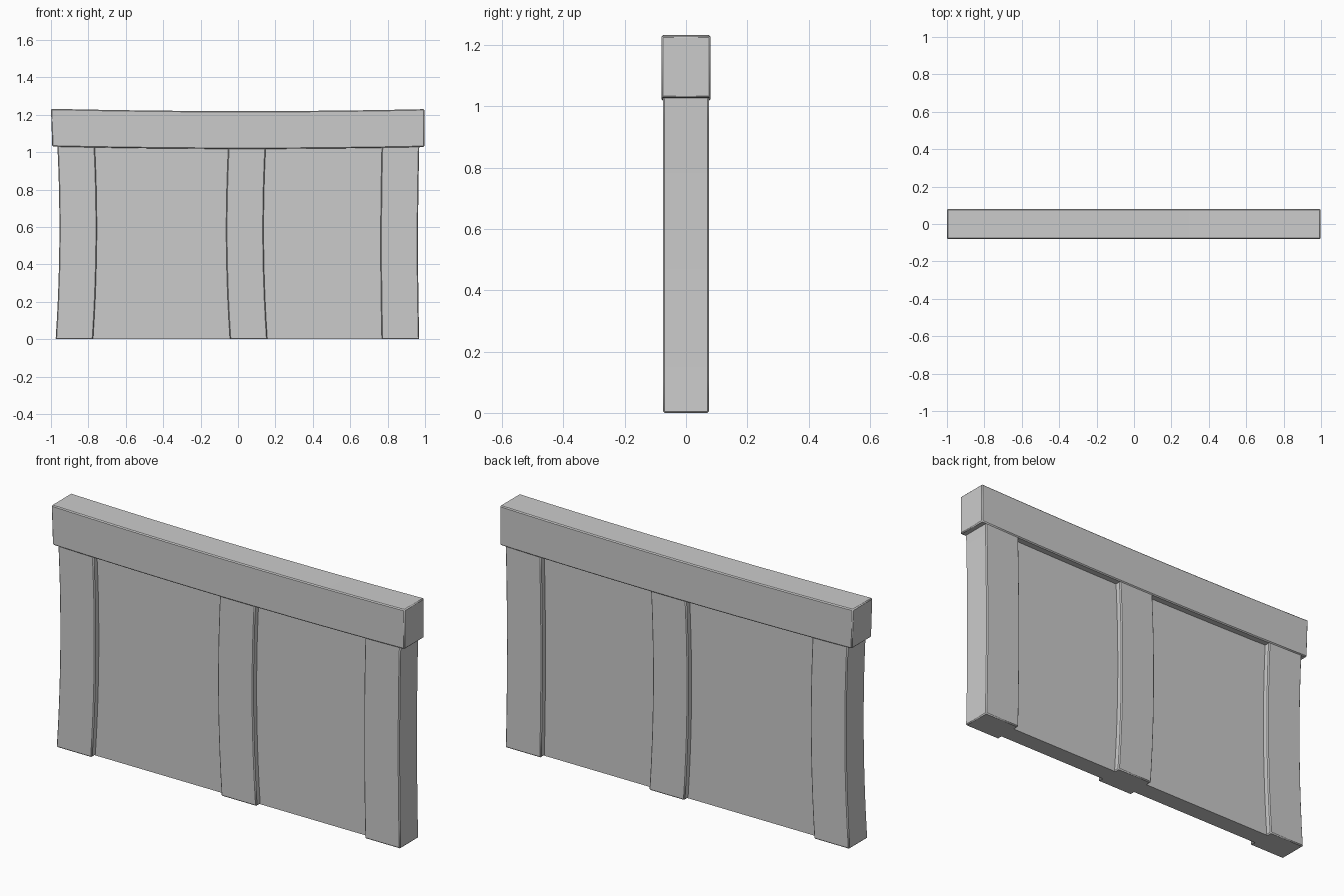
import bpy, bmesh

if "Cube" in bpy.data.objects:
    bpy.data.objects.remove(bpy.data.objects["Cube"])

stone = bpy.data.materials.new("grey stone")
stone.diffuse_color = (0.6, 0.6, 0.6, 1)
stone.use_nodes = True
stone.node_tree.nodes["Principled BSDF"].inputs["Base Color"].default_value = stone.diffuse_color


def quad_curve(a, m, b, t):
    """Smooth value passing through a, m, b at t = 0, 0.6, 1."""
    p = 0.6
    return (a * (t - p) * (t - 1) / p + m * t * (t - 1) / (p * (p - 1))
            + b * t * (t - p) / (1 - p))


def loft(name, rings, bevel):
    """Skin a row of four-point rings, cap the ends and chamfer the edges."""
    bm = bmesh.new()
    loops = [[bm.verts.new(c) for c in ring] for ring in rings]
    for a, b in zip(loops, loops[1:]):
        for i in range(4):
            j = (i + 1) % 4
            bm.faces.new((a[i], a[j], b[j], b[i]))
    bm.faces.new(loops[0][::-1])
    bm.faces.new(loops[-1])
    bmesh.ops.recalc_face_normals(bm, faces=bm.faces)
    mesh = bpy.data.meshes.new(name)
    bm.to_mesh(mesh)
    bm.free()
    mesh.materials.append(stone)
    ob = bpy.data.objects.new(name, mesh)
    bpy.context.collection.objects.link(ob)
    if bevel:
        mod = ob.modifiers.new("chamfer", 'BEVEL')
        mod.width = bevel
        mod.segments = 1
        mod.limit_method = 'ANGLE'
    bpy.ops.object.select_all(action='DESELECT')
    ob.select_set(True)
    bpy.context.view_layer.objects.active = ob
    bpy.ops.object.shade_smooth_by_angle()
    return ob


# Upright posts, each slightly bowed: left edge at bottom, middle and top
def post(name, bottom, middle, top, width=0.2, d=0.075, height=1.06, n=10):
    rings = []
    for k in range(n + 1):
        t = k / n
        x, z = quad_curve(bottom, middle, top, t), t * height
        rings.append([(x, -d, z), (x + width, -d, z),
                      (x + width, d, z), (x, d, z)])
    loft(name, rings, 0.005)


post("left_post", -0.975, -0.955, -0.967)
post("middle_post", -0.043, -0.063, -0.05)
post("right_post", 0.769, 0.763, 0.77)

# Recessed wall panel between the posts
loft("wall_panel", [[(x, -0.045, 0), (x, 0.045, 0), (x, 0.045, 1.06), (x, -0.045, 1.06)]
                    for x in (-0.85, 0.85)], 0)

# Sagging cap beam along the top
rings = []
n = 12
for k in range(n + 1):
    t = k / n
    z = quad_curve(1.03, 1.018, 1.028, t)
    lo, hi = -0.993 + 1.99 * t, -1.0 + 1.997 * t
    rings.append([(lo, -0.08, z), (lo, 0.08, z),
                  (hi, 0.08, z + 0.202), (hi, -0.08, z + 0.202)])
loft("cap_beam", rings, 0.005)
